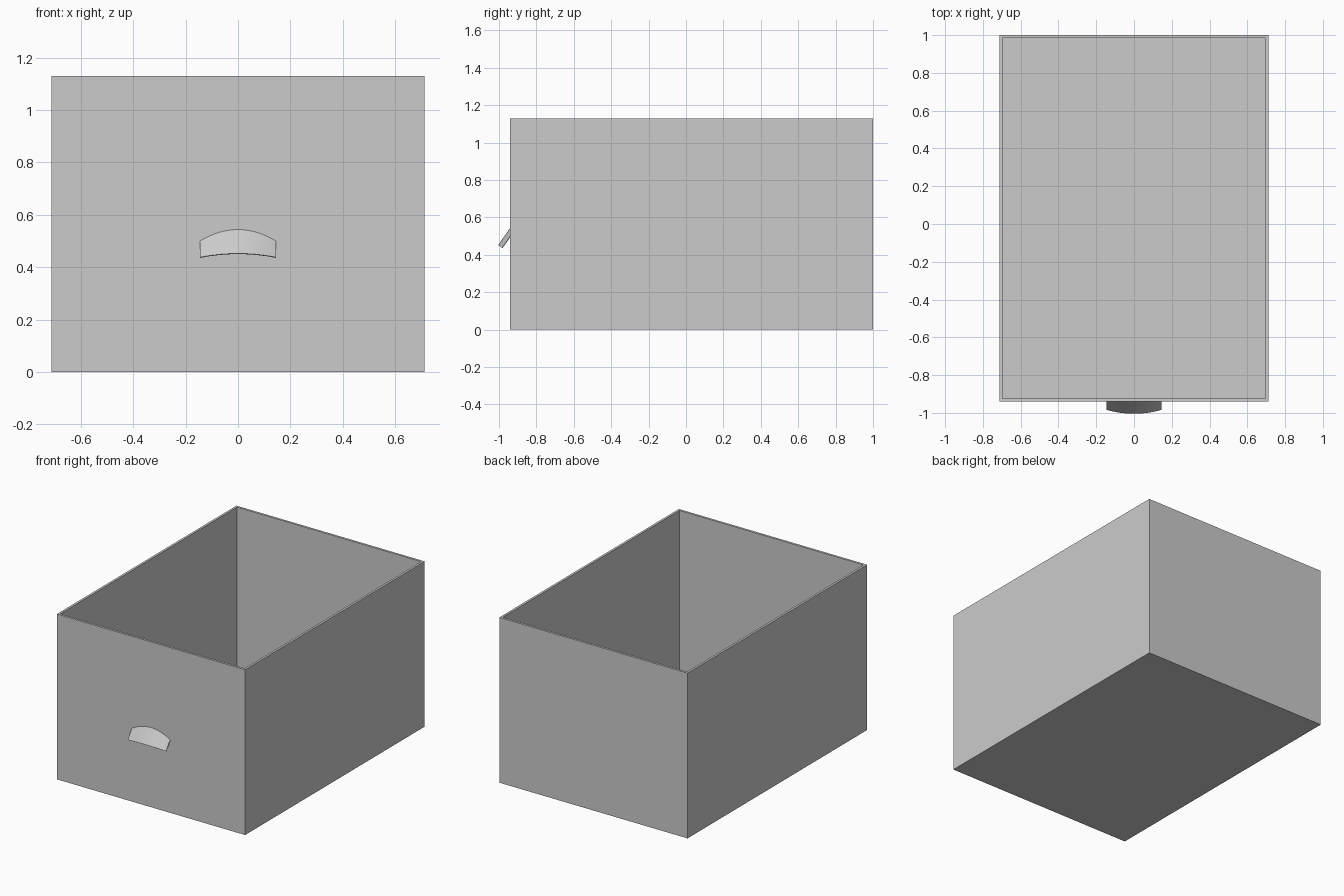
import bpy, bmesh
from mathutils import Vector

cube = bpy.data.objects.get("Cube")
if cube:
    bpy.data.objects.remove(cube, do_unlink=True)

# Material
grey = bpy.data.materials.new("light grey")
grey.use_nodes = True
colour = (0.6, 0.6, 0.6, 1)
grey.diffuse_color = colour
grey.node_tree.nodes["Principled BSDF"].inputs["Base Color"].default_value = colour

HALF_W, FRONT, BACK, HEIGHT, WALL = 0.712, -0.94, 1.0, 1.13, 0.022


def finish(name, bm):
    bmesh.ops.recalc_face_normals(bm, faces=bm.faces)
    mesh = bpy.data.meshes.new(name)
    bm.to_mesh(mesh)
    bm.free()
    obj = bpy.data.objects.new(name, mesh)
    bpy.context.collection.objects.link(obj)
    mesh.materials.append(grey)
    return obj


# Open drawer box: a block whose top is inset for the rim, then sunk to the floor
bm = bmesh.new()
bmesh.ops.create_cube(bm, size=1)
for v in bm.verts:
    v.co = (v.co.x * 2 * HALF_W,
            BACK if v.co.y > 0 else FRONT,
            HEIGHT if v.co.z > 0 else 0)
top = max(bm.faces, key=lambda f: f.calc_center_median().z)
bmesh.ops.inset_region(bm, faces=[top], thickness=WALL)
inner = bmesh.ops.extrude_discrete_faces(bm, faces=[top])["faces"][0]
for v in inner.verts:
    v.co.z = WALL
finish("drawer_box", bm)

# Curved pull: a shallow arc swept up and back until it meets the front wall
SEGMENTS, HALF_PULL, THICK = 16, 0.145, 0.004
slope = Vector((0, 0.06, 0.085))
outward = Vector((0, -0.085, 0.06)).normalized()
bm = bmesh.new()
rings = []
for i in range(SEGMENTS + 1):
    t = 2 * i / SEGMENTS - 1
    lip = Vector((t * HALF_PULL, -0.984, 0.438)) + outward * 0.025 * (1 - t * t)
    ring = []
    for depth in (0, THICK):
        low = lip - outward * depth
        high = low + slope * ((FRONT + 0.004 - low.y) / slope.y)
        ring += [low, high] if depth == 0 else [high, low]
    rings.append([bm.verts.new(p) for p in ring])
for a, b in zip(rings, rings[1:]):
    for k in range(4):
        n = (k + 1) % 4
        bm.faces.new((a[k], a[n], b[n], b[k]))
bm.faces.new(rings[0])
bm.faces.new(rings[-1])
pull = finish("front_pull", bm)
bpy.ops.object.select_all(action='DESELECT')
pull.select_set(True)
bpy.context.view_layer.objects.active = pull
bpy.ops.object.shade_smooth_by_angle()
